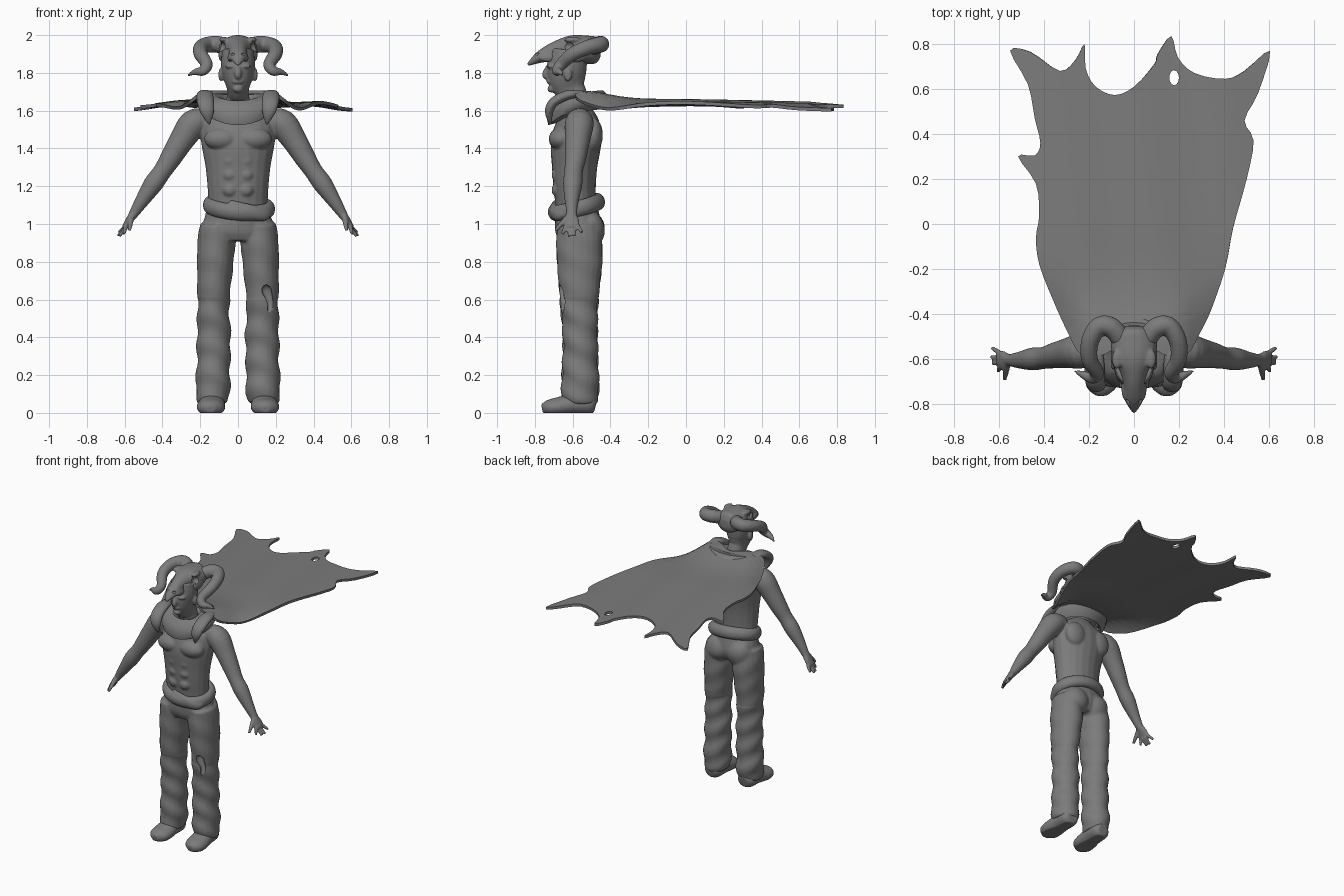
import bpy, bmesh, math
from mathutils import Vector, Matrix

default = bpy.data.objects.get("Cube")
if default:
    bpy.data.objects.remove(default, do_unlink=True)

grey = bpy.data.materials.new("plain_grey")
grey.use_nodes = True
grey.diffuse_color = (.2, .2, .2, 1)
grey.node_tree.nodes["Principled BSDF"].inputs["Base Color"].default_value = (.2, .2, .2, 1)

AXIS_X, AXIS_Y, AXIS_Z = Vector((1, 0, 0)), Vector((0, 1, 0)), Vector((0, 0, 1))


def smooth_path(points, steps=4, closed=False):
    """Catmull-Rom samples through tuples of any length."""
    n = len(points)
    pick = (lambda i: points[i % n]) if closed else (lambda i: points[max(0, min(n - 1, i))])
    out = []
    for i in range(n if closed else n - 1):
        a, b, c, d = (pick(i + k) for k in (-1, 0, 1, 2))
        for s in range(steps):
            t = s / steps
            out.append([q + .5 * t * (r - p + t * (2*p - 5*q + 4*r - s3 + t * (3*(q - r) + s3 - p)))
                        for p, q, r, s3 in zip(a, b, c, d)])
    if not closed:
        out.append(list(points[-1]))
    return out


def loft(bm, stations, ref=AXIS_Y, sides=20):
    """Capped tube; each station is x, y, z, radius and optional second radius."""
    path = smooth_path([s if len(s) == 5 else (*s, s[3]) for s in stations])
    centres = [Vector(p[:3]) for p in path]
    rings, side = [], None
    for i, c in enumerate(centres):
        t = (centres[min(i + 1, len(path) - 1)] - centres[max(i - 1, 0)]).normalized()
        side = ref.cross(t) if side is None else side - t * side.dot(t)
        side.normalize()
        up = t.cross(side)
        ra, rb = (max(r, .002) for r in path[i][3:])
        rings.append([bm.verts.new(c + side * ra * math.cos(k * math.tau / sides)
                                   + up * rb * math.sin(k * math.tau / sides)) for k in range(sides)])
    for low, high in zip(rings, rings[1:]):
        for k in range(sides):
            j = (k + 1) % sides
            bm.faces.new((low[k], low[j], high[j], high[k]))
    bm.faces.new(rings[0][::-1])
    bm.faces.new(rings[-1])


def ball(bm, centre, size):
    bmesh.ops.create_uvsphere(bm, u_segments=20, v_segments=12, radius=1,
                              matrix=Matrix.Translation(centre) @ Matrix.Diagonal((*size, 1)))


def mirror(bm):
    dup = bmesh.ops.duplicate(bm, geom=bm.verts[:] + bm.edges[:] + bm.faces[:])["geom"]
    bmesh.ops.scale(bm, vec=(-1, 1, 1), verts=[g for g in dup if isinstance(g, bmesh.types.BMVert)])
    bmesh.ops.reverse_faces(bm, faces=[g for g in dup if isinstance(g, bmesh.types.BMFace)])


def make(name, bm):
    mesh = bpy.data.meshes.new(name)
    bm.to_mesh(mesh)
    bm.free()
    obj = bpy.data.objects.new(name, mesh)
    bpy.context.collection.objects.link(obj)
    return obj


def finish(name, bm, voxel=0, cutter=None, thick=0, reshape=None):
    """Fuse the pieces, carve and shape them, then bake to a smooth mesh."""
    obj = make(name, bm)
    if voxel:
        fuse = obj.modifiers.new("fuse", "REMESH")
        fuse.mode, fuse.voxel_size = "VOXEL", voxel
        soften = obj.modifiers.new("soften", "SMOOTH")
        soften.factor, soften.iterations = .5, 3
    if cutter:
        tool = make("cutter", cutter)
        tool.hide_render = True
        cut = obj.modifiers.new("cut", "BOOLEAN")
        cut.operation, cut.object = "DIFFERENCE", tool
    if thick:
        shell = obj.modifiers.new("shell", "SOLIDIFY")
        shell.thickness, shell.offset = thick, 0
    bpy.context.view_layer.update()
    mesh = bpy.data.meshes.new_from_object(obj.evaluated_get(bpy.context.evaluated_depsgraph_get()))
    obj.modifiers.clear()
    obj.data = mesh
    if cutter:
        bpy.data.objects.remove(tool, do_unlink=True)
    if reshape:
        for v in mesh.vertices:
            v.co = reshape(v.co.copy(), v.normal.copy())
    mesh.materials.clear()
    mesh.materials.append(grey)
    mesh.polygons.foreach_set("use_smooth", [True] * len(mesh.polygons))
    bpy.context.view_layer.objects.active = obj
    bpy.ops.object.select_all(action="DESELECT")
    obj.select_set(True)
    bpy.ops.object.shade_smooth_by_angle(angle=math.radians(50))


# Bare upper body: paired arms, hands and muscles first, then the middle
bm = bmesh.new()
loft(bm, [(.16, -.56, 1.55, .06), (.235, -.565, 1.53, .077), (.3, -.575, 1.44, .066),
          (.355, -.585, 1.35, .057), (.4, -.595, 1.28, .049), (.45, -.6, 1.21, .051),
          (.51, -.605, 1.12, .037), (.555, -.605, 1.05, .025, .028),
          (.58, -.605, 1.015, .018, .042), (.603, -.605, .98, .014, .038)])
for base, tip in [((-.635, .99), (.605, -.655, .945)), ((-.615, .98), (.63, -.62, .935)),
                  ((-.595, .98), (.637, -.59, .937)), ((-.575, .99), (.632, -.55, .955))]:
    loft(bm, [(.593, *base, .013), (*tip, .009)], sides=10)
loft(bm, [(.565, -.62, 1.04, .018), (.57, -.66, 1, .014), (.575, -.692, .965, .009)], sides=10)
ball(bm, (.085, -.665, 1.45), (.095, .062, .06))
ball(bm, (.1, -.49, 1.47), (.08, .05, .09))
for z in (1.18, 1.26, 1.335):
    ball(bm, (.042, -.682, z), (.04, .03, .036))
ball(bm, (.092, -.625, 1.79), (.012, .022, .035))
ball(bm, (.035, -.715, 1.835), (.035, .022, .012))
mirror(bm)
loft(bm, [(0, -.58, 1.02, .155, .105), (0, -.585, 1.12, .158, .108), (0, -.59, 1.2, .162, .113),
          (0, -.59, 1.3, .172, .12), (0, -.585, 1.4, .19, .132), (0, -.575, 1.48, .2, .13),
          (0, -.57, 1.55, .19, .11), (0, -.57, 1.6, .13, .08), (0, -.57, 1.64, .07, .06)])
loft(bm, [(0, -.57, 1.58, .075, .065), (0, -.58, 1.67, .06, .06), (0, -.61, 1.715, .058, .085),
          (0, -.63, 1.77, .077, .1), (0, -.63, 1.84, .09, .105), (0, -.62, 1.92, .085, .1)])
ball(bm, (0, -.712, 1.715), (.028, .022, .02))
ball(bm, (0, -.725, 1.753), (.03, .014, .012))
loft(bm, [(0, -.72, 1.85, .012), (0, -.745, 1.79, .018), (0, -.725, 1.775, .012)], ref=AXIS_X)
finish("bare_body", bm, .007)

# Loose trousers with wrinkles and one torn knee
bm = bmesh.new()
loft(bm, [(.11, -.57, 1, .09, .115), (.115, -.565, .9, .1, .122), (.12, -.563, .8, .097, .12),
          (.128, -.565, .65, .088, .107), (.13, -.565, .55, .084, .098), (.128, -.56, .4, .09, .092),
          (.13, -.56, .25, .088, .095), (.133, -.56, .15, .092, .1), (.133, -.56, .08, .086, .096),
          (.133, -.56, .05, .076, .085)])
ball(bm, (.085, -.51, .97), (.095, .08, .1))
mirror(bm)
loft(bm, [(0, -.58, 1.12, .152, .105), (0, -.575, 1.03, .18, .122), (0, -.57, .96, .198, .12),
          (0, -.57, .91, .17, .1)])
tear = bmesh.new()
loft(tear, [(.14, -.665, .675, .012), (.15, -.66, .65, .026), (.165, -.65, .6, .02),
            (.168, -.65, .56, .018), (.165, -.655, .53, .008)])


def wrinkle(co, normal):
    amount = .005 if co.z < .6 else .002
    return co + normal * amount * math.sin(42 * co.z + 14 * co.x + 18 * co.y)


finish("trousers", bm, .009, cutter=tear, reshape=wrinkle)

# Rolled sash, higher at the back, with its loose end on the left front
bm = bmesh.new()
ring = []
for k in range(17):
    c, s = math.cos(k * math.tau / 16), math.sin(k * math.tau / 16)
    ring.append((.006 + .158 * c, -.58 + .117 * s, 1.09 + .03 * s - .012 * c, .034, .044))
loft(bm, ring, ref=AXIS_Z)
loft(bm, [(-.05, -.69, 1.09, .02, .04), (.06, -.7, 1.065, .025, .04), (.14, -.675, 1.045, .02, .03),
          (.17, -.64, 1.06, .012)], ref=AXIS_Z)
finish("sash", bm, .009)

# Shoes with flat soles
bm = bmesh.new()
loft(bm, [(.135, -.478, .04, .04), (.135, -.51, .045, .064, .055), (.138, -.6, .045, .07, .056),
          (.143, -.68, .032, .076, .05), (.145, -.73, .026, .064, .042),
          (.145, -.762, .02, .025)], ref=AXIS_Z)
mirror(bm)
finish("shoes", bm, .008, reshape=lambda co, n: Vector((co.x, co.y, max(co.z, 0))))

# Animal skull worn as a helmet, with carved eye sockets and brow rims
bm, sockets = bmesh.new(), bmesh.new()
ball(bm, (.075, -.60, 1.975), (.024, .045, .016))
ball(bm, (.078, -.585, 1.895), (.026, .06, .04))
ball(bm, (.042, -.73, 1.88), (.014, .05, .022))
mirror(bm)
loft(bm, [(0, -.452, 1.92, .03), (0, -.475, 1.92, .08, .07), (0, -.53, 1.923, .104, .075),
          (0, -.6, 1.93, .09, .07), (0, -.66, 1.922, .06, .058), (0, -.72, 1.905, .046, .046),
          (0, -.78, 1.88, .042, .03), (0, -.838, 1.843, .008)], ref=AXIS_Z)
for s in (-1, 1):
    ball(sockets, (s * .098, -.625, 1.94), (.034, .034, .028))
    ball(sockets, (s * .03, -.805, 1.9), (.012, .03, .01))
finish("skull_helmet", bm, .007, cutter=sockets)

# Curled ram horns
bm = bmesh.new()
loft(bm, [(.05, -.52, 1.93, .045), (.1, -.46, 1.95, .045), (.155, -.455, 1.95, .043),
          (.195, -.52, 1.935, .04), (.198, -.6, 1.9, .037), (.165, -.66, 1.845, .032),
          (.185, -.685, 1.81, .026), (.225, -.67, 1.805, .018), (.27, -.65, 1.785, .004)], ref=AXIS_Z)
mirror(bm)
finish("horns", bm, .008)

# Cowl of draped cloth: nested rings that dip at the front, plus pointed lapels
bm = bmesh.new()
rings = []
for rx, ry, back, front in [(.07, .065, 1.63, 1.6), (.085, .08, 1.67, 1.635), (.13, .1, 1.695, 1.645),
                            (.18, .135, 1.7, 1.61), (.195, .155, 1.68, 1.56), (.185, .15, 1.65, 1.53),
                            (.15, .12, 1.61, 1.54)]:
    ring = []
    for k in range(32):
        c, s = math.cos(k * math.tau / 32), math.sin(k * math.tau / 32)
        ring.append(bm.verts.new((rx * c, -.575 + ry * s, back + (front - back) * ((1 - s) / 2) ** 2)))
    rings.append(ring)
for low, high in zip(rings, rings[1:]):
    for k in range(32):
        bm.faces.new((low[k], high[k], high[k - 1], low[k - 1]))
bmesh.ops.recalc_face_normals(bm, faces=bm.faces)
finish("cowl", bm, thick=.015)
bm = bmesh.new()
loft(bm, [(.17, -.54, 1.685, .03, .02), (.175, -.62, 1.685, .045, .025), (.172, -.7, 1.645, .045, .026),
          (.162, -.725, 1.59, .036, .022), (.15, -.715, 1.52, .004)], ref=AXIS_Z)
mirror(bm)
finish("lapels", bm, .008)

# Tattered cape: traced edge with a hole, sliced into a grid and draped
edge = [(-.29, -.48), (-.36, -.33), (-.42, -.18), (-.435, -.06), (-.42, .04), (-.435, .18),
        (-.515, .3), (-.44, .305), (-.415, .36), (-.44, .47), (-.47, .62), (-.55, .77), (-.46, .765),
        (-.33, .68), (-.26, .73), (-.22, .8), (-.215, .69), (-.17, .61), (-.085, .573), (0, .61),
        (.09, .71), (.105, .755), (.165, .835), (.195, .74), (.27, .67), (.405, .645), (.49, .68),
        (.605, .77), (.55, .58), (.49, .46), (.53, .37), (.5, .2), (.44, -.02), (.405, -.2),
        (.34, -.38), (.285, -.49), (.23, -.58), (.13, -.58), (0, -.51), (-.13, -.58), (-.23, -.58)]
hole = [(.178 + .022 * math.cos(a), .65 + .034 * math.sin(a))
        for a in (k * math.tau / 12 for k in range(12))]
bm = bmesh.new()
for loop in (smooth_path(edge, 3, True), hole):
    verts = [bm.verts.new((x, y, 0)) for x, y in loop]
    for a, b in zip(verts, verts[1:] + verts[:1]):
        bm.edges.new((a, b))
bmesh.ops.triangle_fill(bm, use_beauty=True, use_dissolve=False, edges=bm.edges[:], normal=AXIS_Z)
for axis, low, count in ((AXIS_X, -.5, 21), (AXIS_Y, -.55, 27)):
    for i in range(count):
        bmesh.ops.bisect_plane(bm, geom=bm.verts[:] + bm.edges[:] + bm.faces[:], dist=.0001,
                               plane_co=axis * (low + i * .05), plane_no=axis)
for v in bm.verts:
    x, y = v.co.x, v.co.y
    shoulder = math.exp(-((y + .56) / .2) ** 2)
    v.co.z = (1.648 - .022 * max(0, y) - .06 * x * x + .05 * shoulder
              - .75 * max(0, abs(x) - .19) * shoulder
              + .006 * math.sin(17 * x + 2 * y) * (1 - shoulder))
bmesh.ops.recalc_face_normals(bm, faces=bm.faces)
finish("cape", bm, thick=.018)
